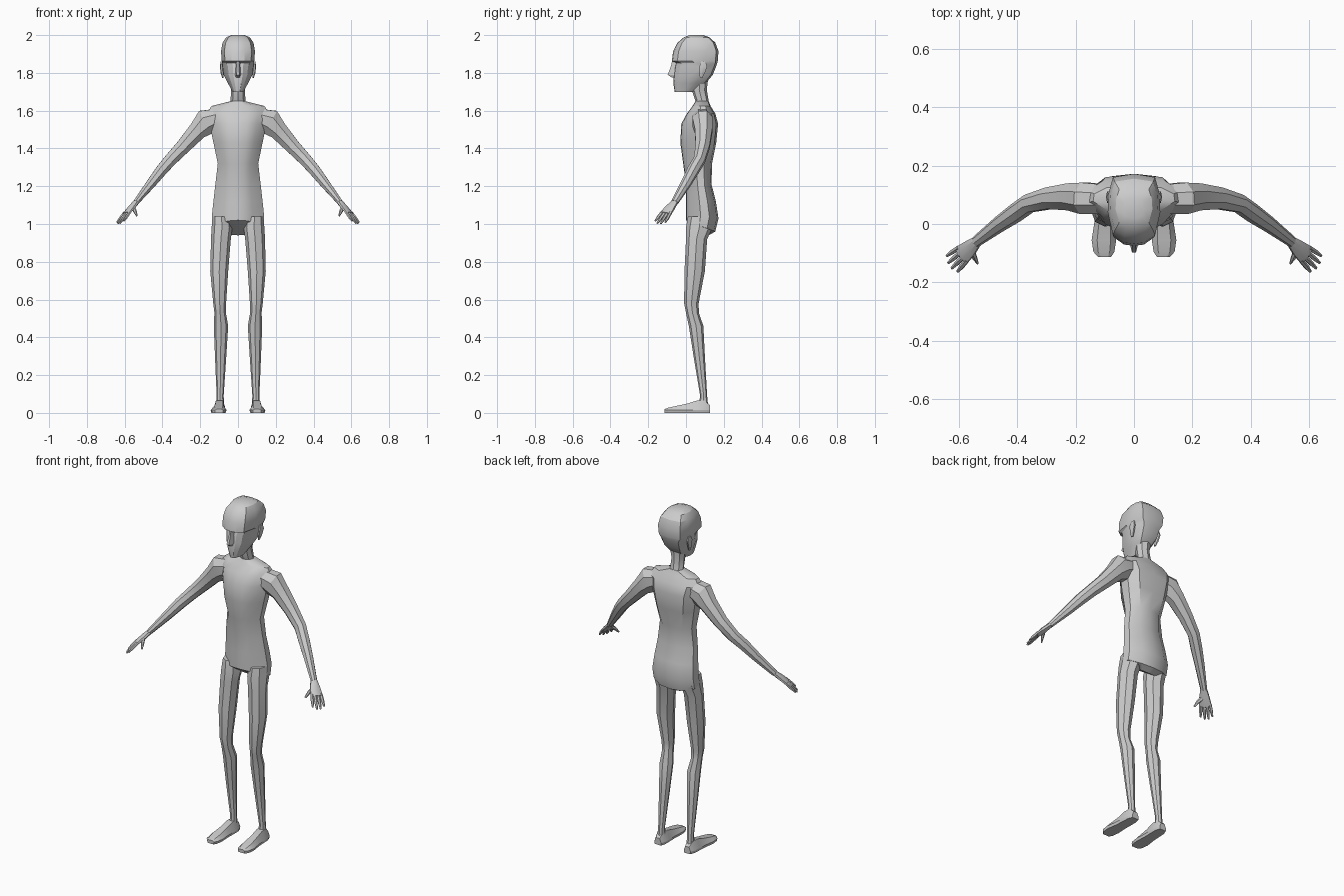
import bpy, bmesh, math
from mathutils import Vector

cube = bpy.data.objects.get("Cube")
if cube:
    bpy.data.objects.remove(cube)

GREY = (.6, .6, .6, 1)
clay = bpy.data.materials.new("plain_grey")
clay.use_nodes = True
clay.diffuse_color = GREY
clay.node_tree.nodes["Principled BSDF"].inputs["Base Color"].default_value = GREY


def loft(name, strands, mirror=False, angle=25):
    """Skin each list of equal-sided rings and cap both ends."""
    bm = bmesh.new()
    for rings in strands:
        loops = [[bm.verts.new(point) for point in ring] for ring in rings]
        for lower, upper in zip(loops, loops[1:]):
            for i in range(len(lower)):
                bm.faces.new((lower[i - 1], lower[i], upper[i], upper[i - 1]))
        bm.faces.new(loops[0])
        bm.faces.new(loops[-1])
    bmesh.ops.recalc_face_normals(bm, faces=bm.faces)
    mesh = bpy.data.meshes.new(name)
    bm.to_mesh(mesh)
    bm.free()
    mesh.materials.append(clay)
    obj = bpy.data.objects.new(name, mesh)
    bpy.context.collection.objects.link(obj)
    bpy.ops.object.select_all(action='DESELECT')
    obj.select_set(True)
    bpy.context.view_layer.objects.active = obj
    bpy.ops.object.shade_smooth_by_angle(angle=math.radians(angle))
    if mirror:
        obj.modifiers.new("Mirror", 'MIRROR').use_mirror_merge = False


def circle(sides, turn=0):
    """Cosine and sine pairs around a regular polygon."""
    angles = [math.tau * (k + turn) / sides for k in range(sides)]
    return [(math.cos(a), math.sin(a)) for a in angles]


def tube(path, across, sides=8):
    """Rings square to a path of (centre, thickness, width); width follows across."""
    points = [Vector(step[0]) for step in path]
    rings = []
    for i, (centre, thickness, width) in enumerate(path):
        along = points[min(i + 1, len(points) - 1)] - points[max(i - 1, 0)]
        along.normalize()
        side = (across - along * along.dot(across)).normalized()
        up = along.cross(side)
        rings.append([points[i] + side * width * c + up * thickness * s
                      for c, s in circle(sides, turn=.5)])
    return rings


def body_ring(z, width, front, back, panel=.65, drop=0):
    """Symmetric slice with front and back panels and flatter flanks."""
    half = [(panel / 2, .02), (panel, .12), (1, .45), (.97, .72), (panel, .95)]
    outline = [(0, 0)] + half + [(0, 1)] + [(-x, s) for x, s in reversed(half)]
    return [Vector((x * width, front + s * (back - front), z - s * drop))
            for x, s in outline]


def limb_ring(z, inner, outer, front, back):
    """Horizontal eight-sided slice filling a rectangle."""
    middle = Vector(((inner + outer) / 2, (front + back) / 2, z))
    return [middle + Vector((c * (outer - inner) / 2, s * (back - front) / 2, 0))
            for c, s in circle(8)]


# Torso, from crotch to neck base
loft("torso", [[
    body_ring(1, .06, .03, .12, drop=.06),
    body_ring(1.02, .138, 0, .155, panel=.5, drop=.06),
    body_ring(1.06, .138, 0, .172, panel=.55, drop=.03),
    body_ring(1.12, .13, 0, .158, panel=.55),
    body_ring(1.21, .12, 0, .135, panel=.55),
    body_ring(1.32, .107, -.015, .138, panel=.6),
    body_ring(1.43, .13, -.03, .16),
    body_ring(1.53, .15, -.025, .17),
    body_ring(1.585, .165, .005, .155),
    body_ring(1.625, .14, .035, .13),
    body_ring(1.65, .04, .05, .12),
]], angle=32)

# Neck
loft("neck", [[
    limb_ring(1.61, -.06, .06, .035, .13),
    limb_ring(1.65, -.04, .04, .05, .12),
    limb_ring(1.71, -.036, .036, .03, .11),
    limb_ring(1.79, -.05, .05, .03, .12),
]])

# Head, with the eye hollow tucked beneath the brow
loft("head", [[
    body_ring(1.7, .03, -.06, .04),
    body_ring(1.745, .053, -.067, .105),
    body_ring(1.79, .076, -.064, .142),
    body_ring(1.835, .082, -.058, .16),
    body_ring(1.853, .084, -.052, .166, panel=.75),
    body_ring(1.862, .086, -.075, .168, panel=.8),
    body_ring(1.915, .09, -.068, .172, panel=.8),
    body_ring(1.96, .082, -.045, .155, panel=.8),
    body_ring(1.988, .063, -.012, .125, panel=.8),
    body_ring(2, .035, .02, .09, panel=.8),
]])

# Nose wedge
loft("nose", [[[(side * width, y, z) for side, y in
                ((-1, -.05), (-.4, tip), (.4, tip), (1, -.05))]
               for z, width, tip in ((1.775, .014, -.075), (1.79, .018, -.097),
                                     (1.835, .013, -.08), (1.86, .012, -.074))]])

# Ears
sideways = Vector((0, 1, 0))
loft("ears", [tube([
    ((.08, .08, 1.775), .004, .008),
    ((.084, .085, 1.8), .008, .016),
    ((.088, .092, 1.835), .008, .023),
    ((.086, .092, 1.86), .006, .014),
], sideways, sides=6)], mirror=True)

# Arms, shoulder to wrist
loft("arms", [tube([
    ((.11, .085, 1.56), .055, .055),
    ((.168, .088, 1.54), .075, .058),
    ((.215, .093, 1.493), .053, .05),
    ((.29, .088, 1.41), .042, .04),
    ((.36, .07, 1.337), .036, .033),
    ((.405, .038, 1.285), .033, .033),
    ((.46, 0, 1.215), .027, .028),
    ((.54, -.06, 1.115), .016, .02),
], sideways)], mirror=True)

# Hands: palm, thumb and a fan of four fingers
across = Vector((.55, .8, -.1)).normalized()
knuckle = Vector((.592, -.108, 1.055))
reach = Vector((.036, -.033, -.05))
hand = [
    tube([((.535, -.056, 1.12), .014, .018), ((.563, -.083, 1.088), .015, .03),
          (knuckle, .01, .037)], across),
    tube([((.558, -.085, 1.09), .01, .014), ((.545, -.115, 1.068), .009, .01),
          ((.535, -.135, 1.043), .004, .005)], across, sides=6),
]
for place in (-1.5, -.5, .5, 1.5):
    length = 1.15 - abs(place) * .2
    root = knuckle + across * place * .018
    tip = root + reach * length + across * place * .004
    hand.append(tube([(root.lerp(tip, -.2), .008, .009), (root.lerp(tip, .5), .008, .009),
                      (tip, .004, .005)], across, sides=6))
loft("hands", hand, mirror=True)

# Legs, hip to ankle
loft("legs", [[
    limb_ring(1.04, .04, .134, .01, .15),
    limb_ring(.98, .03, .14, 0, .14),
    limb_ring(.92, .038, .143, 0, .112),
    limb_ring(.75, .052, .147, -.008, .1),
    limb_ring(.58, .063, .131, -.01, .067),
    limb_ring(.53, .064, .125, 0, .068),
    limb_ring(.46, .052, .128, .015, .092),
    limb_ring(.3, .062, .122, .04, .1),
    limb_ring(.09, .076, .113, .075, .112),
    limb_ring(.03, .072, .118, .065, .118),
]], mirror=True)


def foot_ring(y, centre, width, top):
    """Flat-soled slice with bevelled upper corners."""
    half = [(.9, 0), (1, .015), (.55, top)]
    outline = half + [(-x, z) for x, z in reversed(half)]
    return [(centre + x * width, y, z) for x, z in outline]


# Feet, heel to toe
loft("feet", [[
    foot_ring(.127, .096, .022, .04),
    foot_ring(.1, .097, .033, .065),
    foot_ring(.06, .098, .034, .066),
    foot_ring(.01, .1, .035, .05),
    foot_ring(-.055, .103, .042, .036),
    foot_ring(-.095, .103, .036, .027),
    foot_ring(-.113, .101, .022, .02),
]], mirror=True)
